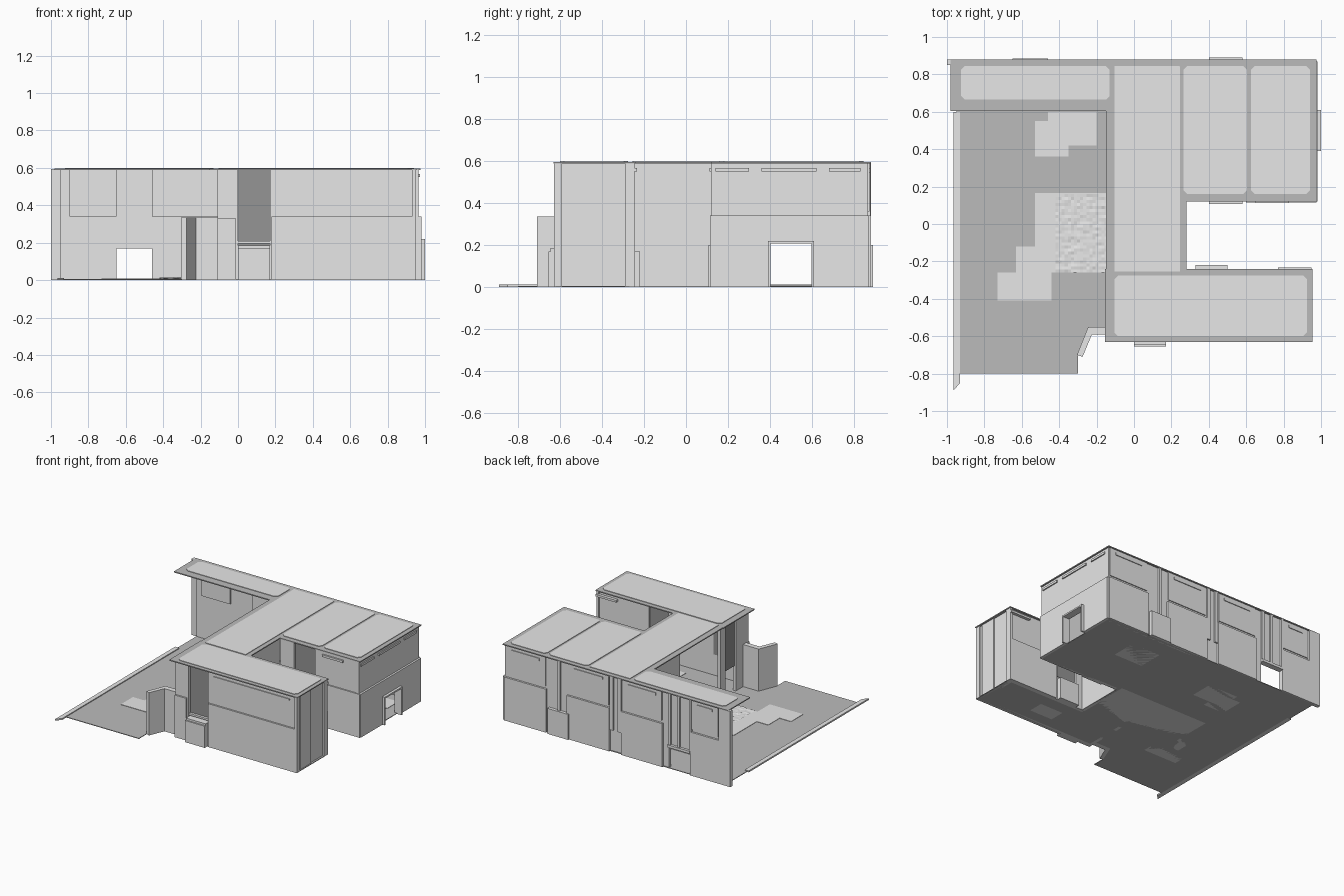
import bpy, bmesh, random

if "Cube" in bpy.data.objects:
    bpy.data.objects.remove(bpy.data.objects["Cube"])

random.seed(4)


def material(name, v):
    m = bpy.data.materials.new(name)
    m.diffuse_color = (v, v, v, 1)
    m.use_nodes = True
    m.node_tree.nodes["Principled BSDF"].inputs["Base Color"].default_value = m.diffuse_color
    return m


LIGHT = material("light grey", 0.8)
MID = material("mid grey", 0.5)
DARK = material("dark grey", 0.3)


def prism(name, pts, z0, z1, mat):
    """Upright prism over a ground outline."""
    bm = bmesh.new()
    face = bm.faces.new([bm.verts.new((x, y, z0)) for x, y in pts])
    top = bmesh.ops.extrude_face_region(bm, geom=[face])
    for v in top["geom"]:
        if isinstance(v, bmesh.types.BMVert):
            v.co.z = z1
    bmesh.ops.recalc_face_normals(bm, faces=bm.faces)
    me = bpy.data.meshes.new(name)
    bm.to_mesh(me)
    bm.free()
    me.materials.append(mat)
    ob = bpy.data.objects.new(name, me)
    bpy.context.collection.objects.link(ob)
    return ob


def box(name, x0, x1, y0, y1, z0, z1, mat=LIGHT):
    return prism(name, [(x0, y0), (x1, y0), (x1, y1), (x0, y1)], z0, z1, mat)


def wall(name, axis, inner, outer, a, b, z0=0.0, z1=0.595, mat=LIGHT):
    """Box between two planes; it runs from a to b along the given axis."""
    lo, hi = sorted((inner, outer))
    if axis == "x":
        return box(name, a, b, lo, hi, z0, z1, mat)
    return box(name, lo, hi, a, b, z0, z1, mat)


# Floors
prism("courtyard_floor", [(-.93, -.80), (-.30, -.80), (-.30, -.70), (-.24, -.55),
                          (-.10, -.55), (-.10, .60), (-.93, .60)], 0, .005, MID)
for x0, x1, y0, y1 in [(-.95, -.10, .60, .87), (-.10, .27, -.27, .87),
                       (.27, .96, .12, .87), (-.10, .95, -.62, -.27)]:
    box("building_floor", x0, x1, y0, y1, 0, .005, MID)
prism("edge_strip", [(-.965, -.89), (-.93, -.85), (-.93, .60), (-.965, .60)], 0, .012, LIGHT)

# Pale paving patches, showing on both sides of the floor
for x0, x1, y0, y1 in [(-.46, -.20, .55, .60), (-.53, -.20, .42, .55), (-.53, -.35, .36, .42),
                       (-.53, .25, -.26, .165), (-.63, -.53, -.22, -.12),
                       (-.73, -.44, -.41, -.26), (-.63, -.53, -.26, -.22),
                       (.35, .60, .50, .70), (.72, .86, .62, .76), (.35, .55, -.50, -.38)]:
    box("paving_patch", x0, x1, y0, y1, -.001 + .001, .008)

# Rippled pool surface
bm = bmesh.new()
bmesh.ops.create_grid(bm, x_segments=34, y_segments=26, size=1)
for v in bm.verts:
    v.co = (-.14 + v.co.x * .28, -.05 + v.co.y * .21, .011 + random.uniform(-.002, .003))
me = bpy.data.meshes.new("pool")
bm.to_mesh(me)
bm.free()
me.materials.append(LIGHT)
bpy.context.collection.objects.link(bpy.data.objects.new("pool", me))

# Roofs: a thin rim slab with a raised panel
for x0, x1, y0, y1 in [(-.98, -.15, .605, .88), (-.15, .28, -.24, .88),
                       (.28, .975, .12, .88), (-.155, .955, -.63, -.24)]:
    box("roof_rim", x0, x1, y0, y1, .588, .596, MID)


def roof_panel(x0, x1, y0, y1, c=.02):
    prism("roof_panel", [(x0 + c, y0), (x1 - c, y0), (x1, y0 + c), (x1, y1 - c),
                         (x1 - c, y1), (x0 + c, y1), (x0, y1 - c), (x0, y0 + c)], .59, .60, LIGHT)


roof_panel(-.925, -.13, .665, .845)
roof_panel(-.105, .245, -.255, .845, .002)
roof_panel(.265, .605, .16, .845)
roof_panel(.625, .94, .16, .845)
roof_panel(-.105, .925, -.60, -.275)

# Back wall with a doorway through it
wall("back_wall", "x", .84, .865, -.46, .965)
wall("back_wall", "x", .84, .865, -.95, -.65)
wall("door_head", "x", .84, .865, -.65, -.46, .17)
for a, b in [(.60, .965), (.05, .42), (-.41, -.05), (-.90, -.65)]:
    wall("back_lower_panel", "x", .865, .88, a, b, 0, .34)
    wall("back_upper_panel", "x", .865, .872, a + .01, b - .01, .36, .59)
    wall("back_vent", "x", .872, .878, a + .06, b - .06, .545, .565)
for a, b in [(-.05, -.02), (.02, .05), (-.66, -.64), (-.56, -.54), (-.48, -.46), (.48, .50)]:
    wall("back_pilaster", "x", .865, .878, a, b, .17)
wall("back_planter", "x", .865, .89, .40, .58, 0, .20)
wall("door_lintel", "x", .865, .885, -.65, -.46, .17, .19)
box("corner_fin", -1.0, -.985, .85, .88, 0, .595)
box("corner_post", -.985, -.90, .85, .88, 0, .595)
# courtyard side of the back wall
for a, b in [(-.90, -.65), (-.46, -.10)]:
    wall("inner_upper_panel", "x", .84, .83, a, b, .34)
    wall("inner_vent", "x", .83, .822, a + .04, b - .03, .55, .567)

# East wall of the rear block with a square opening
wall("east_wall", "y", .94, .965, .12, .40)
wall("east_wall", "y", .94, .965, .60, .865)
wall("east_opening_head", "y", .94, .965, .40, .60, .21)
wall("east_lower_panel", "y", .965, .98, .12, .40, 0, .34)
wall("east_lower_panel", "y", .965, .98, .60, .87, 0, .34)
wall("east_lower_head", "y", .965, .98, .40, .60, .21, .34)
for a, b in [(.39, .402), (.598, .61)]:
    wall("opening_jamb", "y", .965, 1.0, a, b, 0, .21)
wall("opening_lintel", "y", .965, 1.0, .39, .61, .208, .22)
for a, b in [(.14, .30), (.36, .62), (.68, .83)]:
    wall("east_vent", "y", .965, .974, a, b, .55, .567)

# South wall of the rear block
wall("rear_block_south_wall", "x", .145, .125, .28, .40)
wall("rear_block_south_wall", "x", .145, .125, .58, .965)
wall("rear_block_glass", "x", .145, .14, .40, .58, .20, .59, DARK)
wall("rear_block_planter", "x", .145, .108, .40, .58, 0, .20)
wall("rear_block_lower_panel", "x", .125, .115, .60, .975, 0, .34)
wall("rear_block_vent", "x", .125, .112, .65, .83, .55, .567)

# Link between the blocks
wall("link_east_wall", "y", .245, .27, -.26, .13)

# Front wing: south wall with a tall recessed window
wall("front_wall", "x", -.59, -.615, -.11, 0)
wall("front_wall", "x", -.59, -.615, .17, .94)
wall("front_glass", "x", -.585, -.59, 0, .17, .17, .59, DARK)
wall("front_planter", "x", -.59, -.655, 0, .17, 0, .17)
wall("front_sill", "x", -.59, -.645, 0, .17, .17, .185)
wall("front_sill_rail", "x", -.59, -.61, 0, .17, .195, .21)
wall("front_lower_panel", "x", -.615, -.628, .18, .95, 0, .34)
wall("front_lower_panel", "x", -.615, -.628, -.11, -.01, 0, .33)
wall("front_vent", "x", -.615, -.622, .22, .88, .55, .56)

# Front wing: east end with corner posts
wall("wing_east_wall", "y", .91, .935, -.61, -.26)
for a, b in [(-.628, -.59), (-.29, -.245)]:
    wall("wing_east_post", "y", .93, .95, a, b)
wall("wing_east_panel", "y", .935, .942, -.57, -.44)

# Front wing: north wall with window and planter
wall("wing_north_wall", "x", -.28, -.255, .25, .33)
wall("wing_north_wall", "x", -.28, -.255, .50, .94)
wall("wing_north_glass", "x", -.275, -.27, .33, .50, .20, .59, DARK)
wall("wing_north_planter", "x", -.28, -.22, .33, .50, 0, .17)
wall("wing_north_lower_panel", "x", -.255, -.243, .52, .95, 0, .34)
wall("wing_north_shelf", "x", -.255, -.232, .77, .95, .55, .567)

# Front wing: west end with glass, and the angled gate beside it
wall("wing_west_wall", "y", -.085, -.11, -.61, -.46)
wall("wing_west_glass", "y", -.095, -.10, -.46, -.33, .20, .59, DARK)
wall("wing_west_post", "y", -.085, -.11, -.33, -.27)
prism("angled_gate", [(-.305, -.70), (-.275, -.71), (-.225, -.59), (-.11, -.59),
                      (-.11, -.55), (-.245, -.55)], 0, .335, LIGHT)
